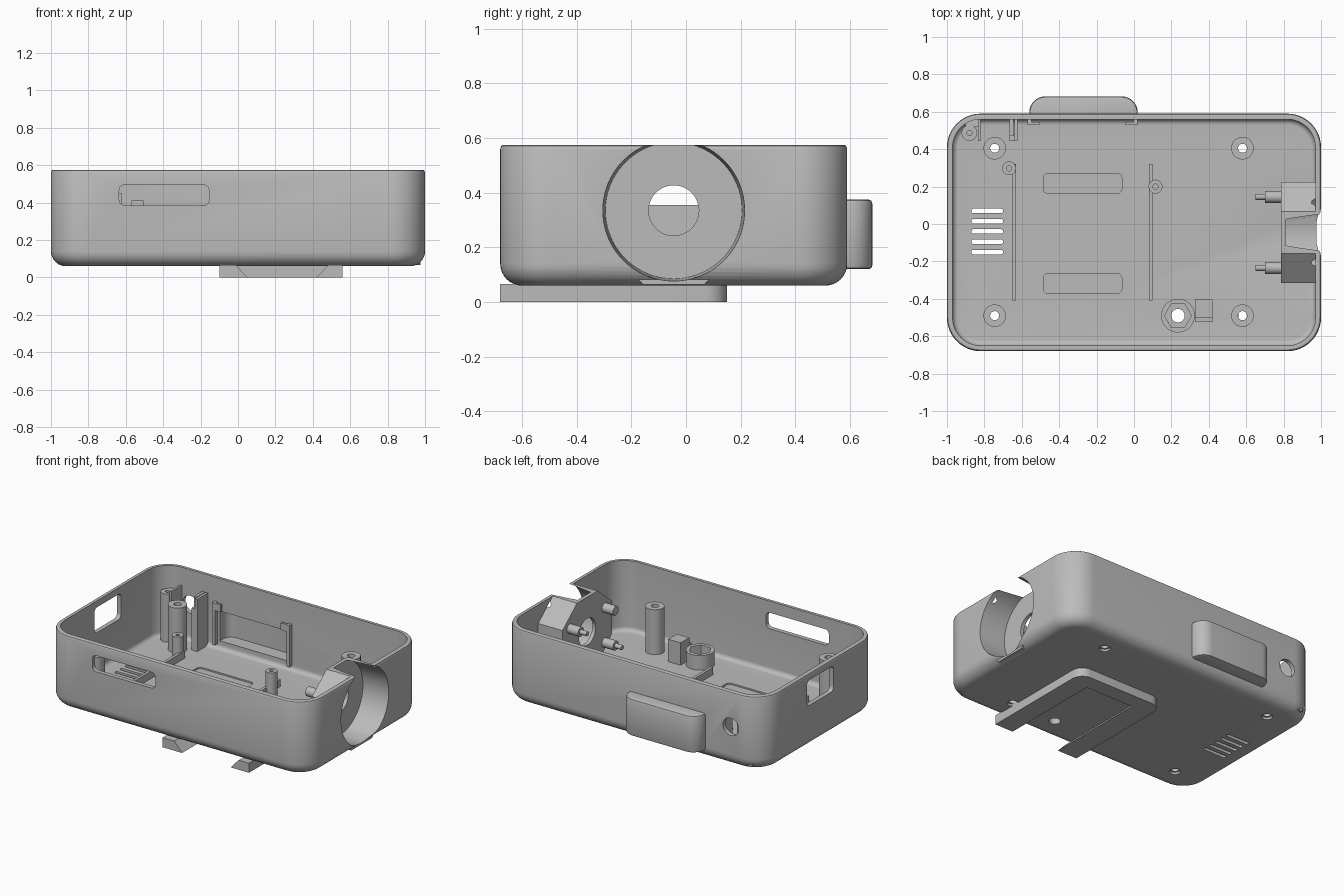
import bpy, bmesh, math

if "Cube" in bpy.data.objects:
    bpy.data.objects.remove(bpy.data.objects["Cube"])

grey = bpy.data.materials.new("plain_grey")
grey.use_nodes = True
grey.diffuse_color = (0.5, 0.5, 0.5, 1)
grey.node_tree.nodes["Principled BSDF"].inputs["Base Color"].default_value = (0.5, 0.5, 0.5, 1)
parts = []

AXES = {"x": lambda u, v, t: (t, u, v),
        "y": lambda u, v, t: (u, t, v),
        "z": lambda u, v, t: (u, v, t)}


def rrect(u0, u1, v0, v1, r=0, n=8):
    """Rectangle outline; r is one radius or four (from low-low, anticlockwise)."""
    radii = r if isinstance(r, tuple) else (r,) * 4
    corners = [(u0, v0, 1, 1), (u1, v0, -1, 1), (u1, v1, -1, -1), (u0, v1, 1, -1)]
    pts = []
    for i, ((u, v, su, sv), c) in enumerate(zip(corners, radii)):
        if c <= 0:
            pts.append((u, v))
            continue
        for k in range(n + 1):
            a = math.pi * (1 + i / 2 + k / n / 2)
            pts.append((u + su * c + c * math.cos(a), v + sv * c + c * math.sin(a)))
    return pts


def ngon(u, v, r, n=40, turn=0.0):
    return [(u + r * math.cos(turn + math.tau * k / n), v + r * math.sin(turn + math.tau * k / n))
            for k in range(n)]


def loft(name, rings, axis="z", loop=False):
    """Skin a list of (outline, position) rings, capped or looped into a tube."""
    bm = bmesh.new()
    rows = [[bm.verts.new(AXES[axis](u, v, t)) for u, v in ring] for ring, t in rings]
    n = len(rows[0])
    pairs = list(zip(rows, rows[1:])) + ([(rows[-1], rows[0])] if loop else [])
    for a, b in pairs:
        for k in range(n):
            bm.faces.new((a[k], a[(k + 1) % n], b[(k + 1) % n], b[k]))
    if not loop:
        bm.faces.new(rows[0])
        bm.faces.new(rows[-1])
    bmesh.ops.recalc_face_normals(bm, faces=bm.faces)
    me = bpy.data.meshes.new(name)
    bm.to_mesh(me)
    bm.free()
    me.materials.append(grey)
    ob = bpy.data.objects.new(name, me)
    bpy.context.collection.objects.link(ob)
    parts.append(ob)
    return ob


def prism(name, outline, t0, t1, axis="z"):
    return loft(name, [(outline, t0), (outline, t1)], axis)


def box(name, x0, x1, y0, y1, z0, z1):
    return prism(name, rrect(x0, x1, y0, y1), z0, z1)


def tube(name, x, y, r_out, r_in, z0, z1, n=40, inner=None):
    out, hole = ngon(x, y, r_out, n), ngon(x, y, r_in, n)
    return loft(name, [(out, z0), (out, z1), (hole, z1), (hole, z0)], loop=True)


def cut(cutter, *targets):
    cutter.hide_render = True
    for ob in targets:
        mod = ob.modifiers.new("cut", "BOOLEAN")
        mod.operation, mod.solver, mod.object = "DIFFERENCE", "EXACT", cutter
        bpy.context.view_layer.objects.active = ob
        bpy.ops.object.modifier_apply(modifier=mod.name)
    parts.remove(cutter)
    bpy.data.objects.remove(cutter)


# Open tray: outer skin up to the rim, then the inner skin down to the floor
BASE, FLOOR, RIM, WALL = 0.06, 0.09, 0.575, 0.03


def tray_ring(inset, z):
    return rrect(-1 + inset, 1 - inset, -0.68 + inset, 0.59 - inset, 0.18 - inset, 12), z


def fillet(r, inset, z):
    angles = [math.pi / 2 * k / 8 for k in range(9)]
    return [tray_ring(inset + r * (1 - math.sin(a)), z + r * (1 - math.cos(a))) for a in angles]


tray = loft("tray_shell", fillet(0.08, 0, BASE)
            + [tray_ring(0, RIM - 0.015), tray_ring(0.004, RIM - 0.004), tray_ring(0.01, RIM),
               tray_ring(WALL, RIM)]
            + fillet(0.03, WALL, FLOOR)[::-1])

# Round socket housing on the side wall
CY, CZ = -0.045, 0.335
octagon = [(u, min(v, RIM)) for u, v in ngon(CY, CZ, 0.27 / math.cos(math.pi / 8), 8, math.pi / 8)]
housing = prism("socket_housing", octagon, 0.785, 0.975, "x")
cut(loft("socket_cutter", [(ngon(CY, CZ, 0.25, 96), 0.81), (ngon(CY, CZ, 0.26, 96), 1.01)], "x"),
    tray, housing)
cut(prism("socket_hole_cutter", ngon(CY, CZ, 0.092, 48), 0.7, 0.9, "x"), housing)

# Pins on the inner face of the housing
for y in (0.145, -0.235):
    for z in (0.19, 0.43):
        prism("socket_pin", ngon(y, z, 0.032, 24), 0.7, 0.8, "x")
        if (y, z) != (-0.235, 0.43):
            prism("socket_pin_tip", ngon(y, z, 0.016, 16), 0.65, 0.71, "x")

# Rear bulge, hollow from the inside
X0, X1 = -0.56, 0.02


def bulge_ring(inset, z):
    r = 0.085 - inset
    return rrect(X0 + inset, X1 - inset, 0.565, 0.682 - inset, (0, 0, r, r)), z


bulge = loft("rear_bulge", [bulge_ring(0.015, 0.12), bulge_ring(0.004, 0.124), bulge_ring(0, 0.135),
                            bulge_ring(0, 0.36), bulge_ring(0.004, 0.371), bulge_ring(0.015, 0.375)])
cut(prism("bulge_cutter", rrect(X0 + 0.03, X1 - 0.03, 0.5, 0.655, (0, 0, 0.06, 0.06)), 0.145, 0.35),
    tray, bulge)
for x, inward in ((X0 - 0.01, 1), (X1, -1)):
    a, b = sorted((x, x + inward * 0.022))
    box("bulge_clip_rail", a, b, 0.53, 0.565, 0.12, 0.41)
    a, b = sorted((x, x + inward * 0.065))
    box("bulge_clip_hook", a, b, 0.53, 0.545, 0.36, 0.41)

# Windows and holes in the walls
cut(prism("front_window_cutter", rrect(-0.635, -0.155, 0.385, 0.495, 0.03), -0.8, -0.6, "y"), tray)
cut(prism("side_window_cutter", rrect(-0.18, 0.11, 0.355, 0.53, 0.03), -1.1, -0.9, "x"), tray)
cut(prism("rear_hole_cutter", ngon(-0.755, 0.335, 0.06), 0.5, 0.7, "y"), tray)

# Vent slots and shallow floor pockets
for k in range(5):
    y = 0.07 - 0.055 * k
    cut(prism("vent_cutter", rrect(-0.87, -0.7, y - 0.012, y + 0.012, 0.011), 0, 0.2), tray)
for y in (0.217, -0.318):
    cut(prism("pocket_cutter", rrect(-0.485, -0.065, y - 0.053, y + 0.053, 0.025), 0.08, 0.2), tray)

# Screw posts with holes through the floor
for x in (-0.745, 0.58):
    for y in (0.405, -0.49):
        tube("screw_post", x, y, 0.06, 0.024, 0.075, 0.40)
        cut(prism("screw_cutter", ngon(x, y, 0.035), 0.0, 0.082), tray)
        cut(prism("screw_cutter", ngon(x, y, 0.024), 0.0, 0.2), tray)
for x, y in ((0.115, 0.2), (-0.668, 0.298)):
    tube("small_post", x, y, 0.037, 0.014, 0.085, 0.25)

# Floor ribs
for x in (-0.64, 0.09):
    box("floor_rib", x - 0.01, x + 0.01, -0.41, 0.32, 0.085, 0.14)

# Nut holder with a hexagonal seat, and the block beside it
NX, NY = 0.235, -0.49
nut = prism("nut_holder", ngon(NX, NY, 0.09), 0.08, 0.19)
cut(prism("nut_seat_cutter", ngon(NX, NY, 0.072, 6), 0.12, 0.3), nut)
cut(prism("nut_hole_cutter", ngon(NX, NY, 0.036), 0, 0.3), tray, nut)
box("stop_block", 0.325, 0.42, -0.525, -0.425, 0.085, 0.2)
box("stop_block_back", 0.325, 0.42, -0.5, -0.405, 0.085, 0.245)

# Brackets in the rear corner
tube("corner_post", -0.88, 0.487, 0.042, 0.014, 0.085, 0.42)
box("corner_post_web", -0.9, -0.82, 0.52, 0.565, 0.085, 0.42)
box("corner_bracket", -0.835, -0.82, 0.445, 0.565, 0.085, 0.45)
box("corner_bracket", -0.665, -0.645, 0.47, 0.565, 0.085, 0.45)
box("corner_bracket", -0.64, -0.622, 0.445, 0.565, 0.085, 0.45)
box("corner_bracket_foot", -0.665, -0.622, 0.445, 0.48, 0.085, 0.38)

# Dovetail mount under the floor, open to the front
mount = prism("dovetail_mount", rrect(-0.1, 0.56, -0.68, 0.15, (0, 0, 0.08, 0.08)), 0, 0.075)
slope = 0.06 / 0.065
top, low = 0.245 + 0.02 * slope, 0.185 - 0.02 * slope
slot = [(NX - low, -0.02), (NX + low, -0.02), (NX + top, 0.085), (NX - top, 0.085)]
cut(prism("dovetail_cutter", slot, -0.8, 0.04, "y"), mount)
# Trim the mount where the shell curves away above it
cut(box("mount_trim_cutter", -0.2, 0.7, -0.8, -0.6, 0.066, 0.2), mount)

# Smooth the curved faces, keep the edges sharp
for ob in bpy.context.view_layer.objects:
    ob.select_set(ob in parts)
bpy.context.view_layer.objects.active = tray
bpy.ops.object.shade_smooth_by_angle(angle=math.radians(30))
